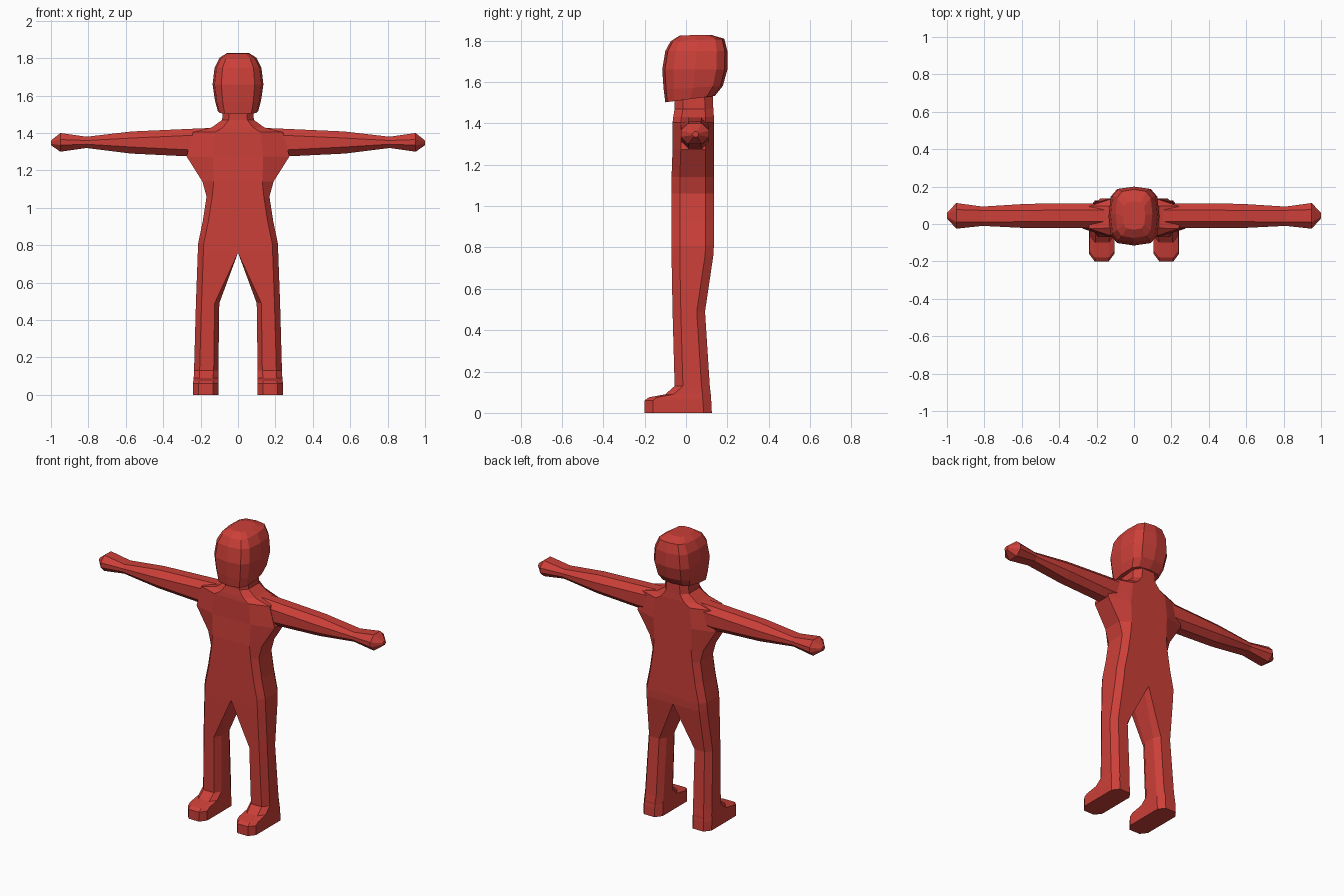
import bpy
import bmesh
from math import cos, sin, tau
from mathutils import Vector

cube = bpy.data.objects.get("Cube")
if cube:
    bpy.data.objects.remove(cube, do_unlink=True)

red = bpy.data.materials.new("red")
red.use_nodes = True
colour = (0.6, 0.05, 0.04, 1)
red.diffuse_color = colour
red.node_tree.nodes["Principled BSDF"].inputs["Base Color"].default_value = colour


def octagon(a0, a1, b0, b1, inner, outer, cb):
    """Chamfered rectangle; inner and outer are the chamfers along a, cb along b."""
    return [(a0 + inner, b0), (a1 - outer, b0), (a1, b0 + cb), (a1, b1 - cb),
            (a1 - outer, b1), (a0 + inner, b1), (a0, b1 - cb), (a0, b0 + cb)]


def loft(name, rings, mirror=False):
    """Skin a list of rings, cap the ends and open the mesh at the mirror plane."""
    bm = bmesh.new()
    loops = [[bm.verts.new(p) for p in ring] for ring in rings]
    n = len(loops[0])
    for low, high in zip(loops, loops[1:]):
        for i in range(n):
            j = (i + 1) % n
            bm.faces.new((low[i], low[j], high[j], high[i]))
    bm.faces.new(loops[0])
    bm.faces.new(loops[-1])
    bmesh.ops.recalc_face_normals(bm, faces=bm.faces)
    if mirror:
        seam = [f for f in bm.faces if all(abs(v.co.x) < 1e-5 for v in f.verts)]
        bmesh.ops.delete(bm, geom=seam, context='FACES')
    mesh = bpy.data.meshes.new(name)
    bm.to_mesh(mesh)
    bm.free()
    mesh.materials.append(red)
    obj = bpy.data.objects.new(name, mesh)
    bpy.context.collection.objects.link(obj)
    if mirror:
        obj.modifiers.new("Mirror", 'MIRROR').use_clip = True
    return obj


# Foot, leg, torso and neck: z, inner x, outer x, front y, back y, inner and outer chamfer
body = [
    (0.00, 0.105, 0.24, -0.20, 0.125, 0.03, 0.03),
    (0.06, 0.105, 0.24, -0.20, 0.122, 0.03, 0.03),
    (0.075, 0.105, 0.239, -0.18, 0.12, 0.03, 0.03),
    (0.09, 0.105, 0.237, -0.10, 0.12, 0.03, 0.03),
    (0.13, 0.105, 0.235, -0.055, 0.115, 0.025, 0.03),
    (0.49, 0.10, 0.225, -0.065, 0.092, 0.025, 0.03),
    (0.76, 0.00, 0.215, -0.07, 0.132, 0, 0.03),
    (0.81, 0.00, 0.213, -0.07, 0.135, 0, 0.03),
    (0.93, 0.00, 0.188, -0.07, 0.135, 0, 0.03),
    (1.06, 0.00, 0.168, -0.07, 0.135, 0, 0.03),
    (1.14, 0.00, 0.19, -0.07, 0.135, 0, 0.06),
    (1.275, 0.00, 0.275, -0.065, 0.135, 0, 0.14),
    (1.405, 0.00, 0.24, -0.065, 0.135, 0, 0.12),
    (1.43, 0.00, 0.14, -0.062, 0.135, 0, 0.06),
    (1.47, 0.00, 0.085, -0.055, 0.132, 0, 0.035),
    (1.54, 0.00, 0.08, -0.055, 0.13, 0, 0.035),
]
loft("body", [[(x, y, z) for x, y in octagon(x0, x1, y0, y1, ci, co, 0.04)]
              for z, x0, x1, y0, y1, ci, co in body], mirror=True)

# Arm and fist: x, front y, back y, bottom z, top z, chamfer
arm = [
    (0.12, -0.02, 0.11, 1.28, 1.428, 0.035),
    (0.26, -0.022, 0.11, 1.275, 1.422, 0.035),
    (0.57, -0.022, 0.108, 1.29, 1.408, 0.035),
    (0.81, -0.01, 0.093, 1.32, 1.38, 0.02),
    (0.95, -0.025, 0.112, 1.30, 1.40, 0.035),
    (1.00, 0.03, 0.06, 1.335, 1.36, 0.008),
]
loft("arms", [[(x, y, z) for y, z in octagon(y0, y1, z0, z1, c, c, c)]
              for x, y0, y1, z0, z1, c in arm], mirror=True)


# Head: z, half width, front y, back y, tilt along y
def head_ring(z, half, front, back, tilt):
    ring = []
    for i in range(12):
        c, s = cos(tau * i / 12), sin(tau * i / 12)
        u, v = (abs(t) ** 0.6 * (1 if t > 0 else -1) for t in (c, s))
        y = (front + back) / 2 + v * (back - front) / 2
        ring.append(Vector((u * half, y, z + tilt * y)))
    return ring


head = [
    (1.515, 0.108, -0.10, 0.14, 0.13),
    (1.57, 0.123, -0.108, 0.178, 0.06),
    (1.66, 0.136, -0.115, 0.20, 0),
    (1.75, 0.125, -0.10, 0.20, 0),
    (1.80, 0.098, -0.075, 0.185, 0.05),
    (1.826, 0.06, -0.03, 0.12, 0.02),
]
loft("head", [head_ring(*row) for row in head])
